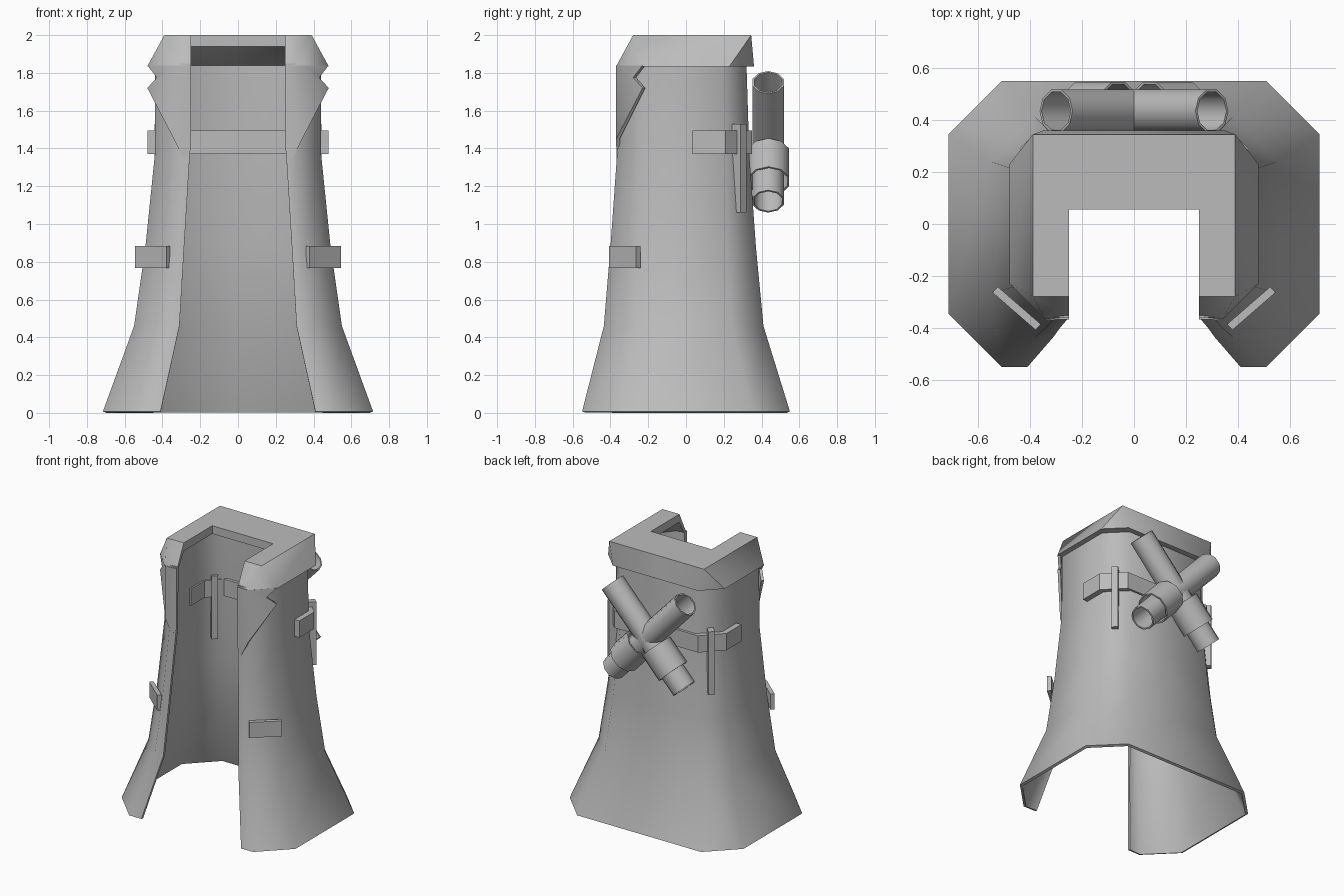
import bpy, bmesh
from math import radians
from mathutils import Vector, Matrix

if "Cube" in bpy.data.objects:
    bpy.data.objects.remove(bpy.data.objects["Cube"], do_unlink=True)

grey = bpy.data.materials.new("plain_grey")
grey.use_nodes = True
grey.diffuse_color = (0.5, 0.5, 0.5, 1)
grey.node_tree.nodes["Principled BSDF"].inputs["Base Color"].default_value = (0.5, 0.5, 0.5, 1)


def finish(name, bm, mirror=False, thick=0, angle=50):
    """Turn a bmesh into a shaded object, optionally mirrored and thickened."""
    mesh = bpy.data.meshes.new(name)
    bm.to_mesh(mesh)
    bm.free()
    mesh.materials.append(grey)
    ob = bpy.data.objects.new(name, mesh)
    bpy.context.collection.objects.link(ob)
    if mirror:
        m = ob.modifiers.new("mirror", "MIRROR")
        m.use_clip = True
    if thick:
        s = ob.modifiers.new("thickness", "SOLIDIFY")
        s.thickness, s.offset = thick, -1
    bpy.ops.object.select_all(action="DESELECT")
    ob.select_set(True)
    bpy.context.view_layer.objects.active = ob
    bpy.ops.object.convert(target="MESH")
    bpy.ops.object.shade_smooth_by_angle(angle=radians(angle))
    return ob


def loft(rows, closed=False, cap_end=False):
    """Skin quads between rows of points."""
    bm = bmesh.new()
    grid = [[bm.verts.new(p) for p in row] for row in rows]
    n = len(grid[0])
    for lo, hi in zip(grid, grid[1:]):
        for i in range(n if closed else n - 1):
            j = (i + 1) % n
            bm.faces.new((lo[j], lo[i], hi[i], hi[j]))
    if cap_end:
        bm.faces.new(grid[-1])
    return bm


def box(name, centre, size, turn, mirror=True):
    bm = bmesh.new()
    bmesh.ops.create_cube(bm, size=1)
    bm.transform(Matrix.Translation(centre) @ Matrix.Rotation(radians(turn), 4, "Z")
                 @ Matrix.Diagonal((*size, 1)))
    return finish(name, bm, mirror)


def pipe(name, start, end, radius):
    """Open, thin-walled ten-sided tube."""
    a, b = Vector(start), Vector(end)
    bm = bmesh.new()
    bmesh.ops.create_cone(bm, segments=10, radius1=radius, radius2=radius,
                          depth=(b - a).length, cap_ends=False)
    turn = (b - a).to_track_quat("Z", "Y").to_matrix().to_4x4()
    bm.transform(Matrix.Translation((a + b) / 2) @ turn)
    return finish(name, bm, thick=0.01)


# Flared robe shell: z, half width, back y, front y, opening half width, chamfer
levels = [(0.008, 0.715, 0.55, -0.55, 0.41, 0.205),
          (0.46, 0.55, 0.41, -0.435, 0.31, 0.17),
          (0.88, 0.49, 0.37, -0.40, 0.285, 0.15),
          (1.37, 0.44, 0.335, -0.365, 0.255, 0.13),
          (1.85, 0.44, 0.32, -0.36, 0.25, 0.13)]
rows = [[(0, b, z), (x - c, b, z), (x, b - c, z), (x, f + c, z), (x - c, f, z), (o, f, z)]
        for z, x, b, f, o, c in levels]
finish("robe_shell", loft(rows), mirror=True, thick=0.02)

# Collar: outer bottom, outer top, inner top, inner wall at each station
stations = [((0, 0.36), (0, 0.345), (0, 0.055), (0, 0.31)),
            ((0.35, 0.36), (0.39, 0.345), (0.25, 0.055), (0.3, 0.31)),
            ((0.48, 0.23), (0.39, 0.345), (0.25, 0.055), (0.42, 0.19)),
            ((0.48, -0.23), (0.39, -0.28), (0.25, -0.28), (0.42, -0.22)),
            ((0.34, -0.37), (0.39, -0.28), (0.25, -0.28), (0.31, -0.34)),
            ((0.25, -0.36), (0.25, -0.28), (0.25, -0.28), (0.25, -0.34))]
rows = [[(*low, 1.835), (*top, 2), (*lip, 2), (*lip, 1.94), (*wall, 1.835)]
        for low, top, lip, wall in stations]
bm = loft(rows, closed=True, cap_end=True)
bmesh.ops.remove_doubles(bm, verts=bm.verts, dist=0.0005)
bmesh.ops.recalc_face_normals(bm, faces=bm.faces)
finish("collar", bm, mirror=True)

# Pointed lapels with a notched edge, folded over the front chamfer
bm = bmesh.new()
fold_top, fold_low = bm.verts.new((0.34, -0.37, 1.84)), bm.verts.new((0.34, -0.37, 1.45))
side = [bm.verts.new(p) for p in ((0.48, -0.23, 1.72), (0.43, -0.28, 1.775), (0.48, -0.23, 1.84))]
front = [bm.verts.new(p) for p in ((0.25, -0.367, 1.84), (0.25, -0.367, 1.39), (0.285, -0.368, 1.34))]
bm.faces.new([fold_low, *side, fold_top])
bm.faces.new([fold_top, *front, fold_low])
finish("lapels", bm, mirror=True, thick=0.02)

# Strap wrapped round the back and sides
outer = [(0, 0.35), (0.345, 0.35), (0.48, 0.21), (0.48, 0.035)]
inner = [(0, 0.29), (0.32, 0.29), (0.41, 0.19), (0.41, 0.035)]
rows = [[(*o, 1.37), (*o, 1.495), (*i, 1.495), (*i, 1.37)] for o, i in zip(outer, inner)]
bm = loft(rows, closed=True, cap_end=True)
bmesh.ops.recalc_face_normals(bm, faces=bm.faces)
finish("back_strap", bm, mirror=True, angle=30)

# Upright bars through the strap and tabs on the front chamfers
box("strap_bars", (0.39, 0.27, 1.295), (0.1, 0.045, 0.47), 45)
box("front_tabs", (0.452, -0.325, 0.825), (0.22, 0.03, 0.115), 41)

# Crossed pipes on the back, each with a wider sleeve near its lower end
for label, s in (("left", 1), ("right", -1)):
    pipe(label + "_pipe", (s * 0.3, 0.435, 1.75), (-s * 0.29, 0.435, 1.12), 0.087)
    pipe(label + "_sleeve", (-s * 0.06, 0.437, 1.375), (-s * 0.2, 0.437, 1.225), 0.115)
